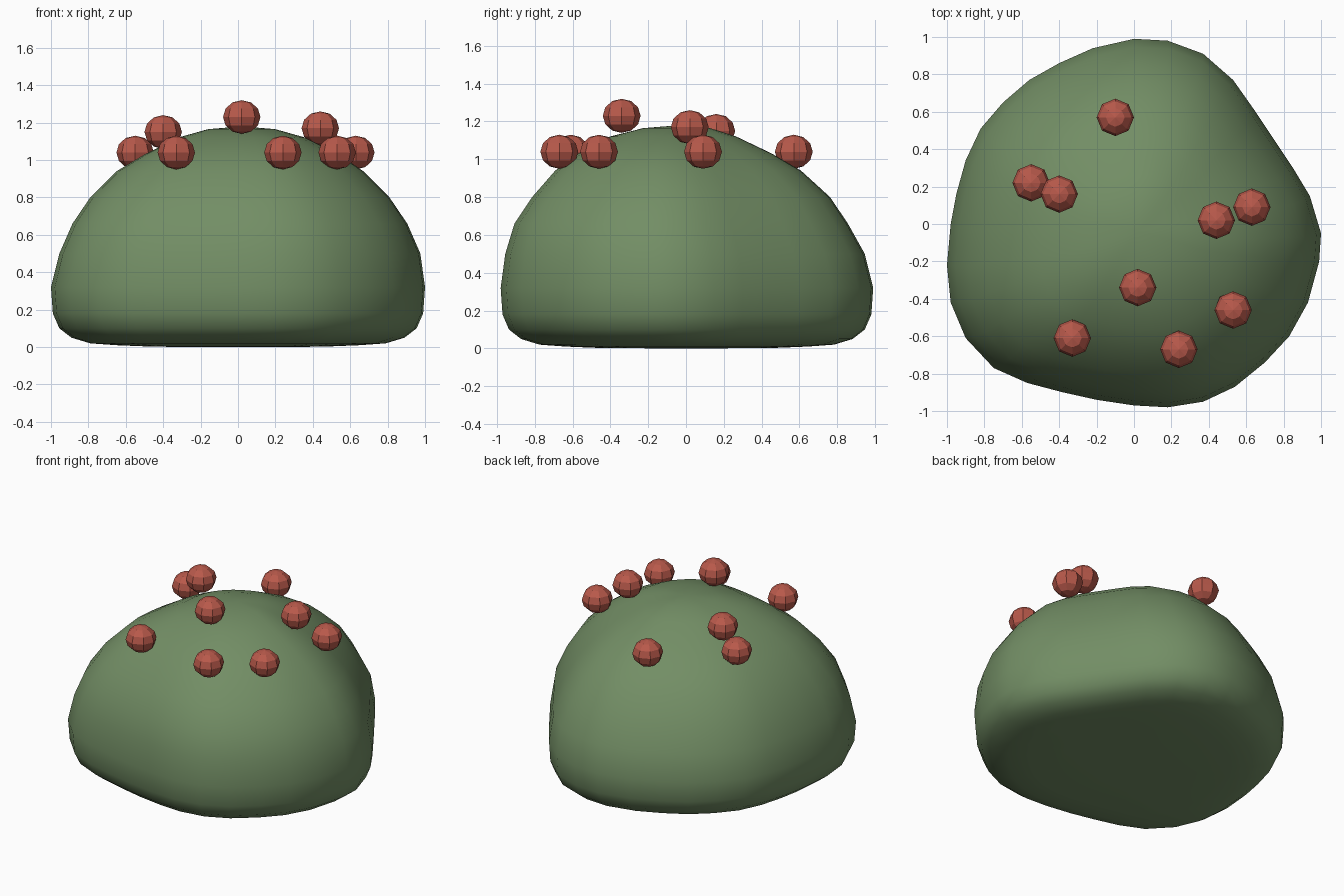
import bpy, bmesh
from mathutils import Matrix

if "Cube" in bpy.data.objects:
    bpy.data.objects.remove(bpy.data.objects["Cube"])


def material(name, color):
    m = bpy.data.materials.new(name)
    m.diffuse_color = (*color, 1)
    m.use_nodes = True
    m.node_tree.nodes["Principled BSDF"].inputs["Base Color"].default_value = m.diffuse_color
    return m


green = material("leaf_green", (0.17, 0.27, 0.13))
red = material("berry_red", (0.48, 0.10, 0.07))


def add_object(name, bm, mat, smooth):
    bmesh.ops.recalc_face_normals(bm, faces=bm.faces)
    for f in bm.faces:
        f.smooth = smooth
    me = bpy.data.meshes.new(name)
    bm.to_mesh(me)
    bm.free()
    me.materials.append(mat)
    ob = bpy.data.objects.new(name, me)
    bpy.context.collection.objects.link(ob)
    return ob


# Bush: irregular plan outline, seen from above
outline = [
    (0, .99), (.18, .98), (.37, .91), (.53, .77), (.65, .60), (.75, .45), (.85, .30), (.94, .15),
    (1.0, -.05), (.99, -.20), (.93, -.42), (.83, -.60), (.70, -.74), (.54, -.87), (.37, -.95), (.18, -.98),
    (0, -.97), (-.20, -.94), (-.38, -.90), (-.57, -.85), (-.75, -.77), (-.90, -.61), (-.98, -.42), (-1.0, -.22),
    (-.98, 0), (-.95, .16), (-.90, .34), (-.82, .51), (-.70, .65), (-.56, .77), (-.40, .86), (-.22, .94)]

# Stacked rings: height, scale of the outline, shift in x and y
rings = [
    (.002, .45, 0, 0), (.01, .65, 0, 0), (.02, .79, 0, 0), (.05, .89, 0, 0), (.10, .955, 0, 0),
    (.18, .99, 0, 0), (.32, 1, 0, 0), (.50, .965, .01, -.01), (.66, .895, .01, -.03),
    (.80, .80, .01, -.03), (.94, .66, .01, -.045), (1.03, .52, .02, -.06),
    (1.12, .34, .02, -.07), (1.165, .18, .02, -.05)]

bm = bmesh.new()
loops = [[bm.verts.new((x * s + dx, y * s + dy, z)) for x, y in outline] for z, s, dx, dy in rings]
n = len(outline)
for a, b in zip(loops, loops[1:]):
    for i in range(n):
        j = (i + 1) % n
        bm.faces.new((a[i], a[j], b[j], b[i]))
for loop, tip in ((loops[0], (0, 0, 0)), (loops[-1], (.02, -.04, 1.18))):
    v = bm.verts.new(tip)
    for i in range(n):
        bm.faces.new((loop[i], loop[(i + 1) % n], v))
add_object("bush", bm, green, True)

# Berries: slightly squashed low-poly spheres
berries = [
    (-.10, .57, 1.04), (-.55, .22, 1.04), (-.40, .16, 1.15), (.44, .02, 1.17), (.63, .09, 1.04),
    (.02, -.34, 1.23), (-.33, -.61, 1.04), (.24, -.67, 1.04), (.53, -.46, 1.04)]
for k, p in enumerate(berries):
    bm = bmesh.new()
    bmesh.ops.create_uvsphere(bm, u_segments=8, v_segments=6, radius=.1,
                              matrix=Matrix.Diagonal((1, 1, .9, 1)))
    add_object(f"berry_{k + 1}", bm, red, False).location = p
